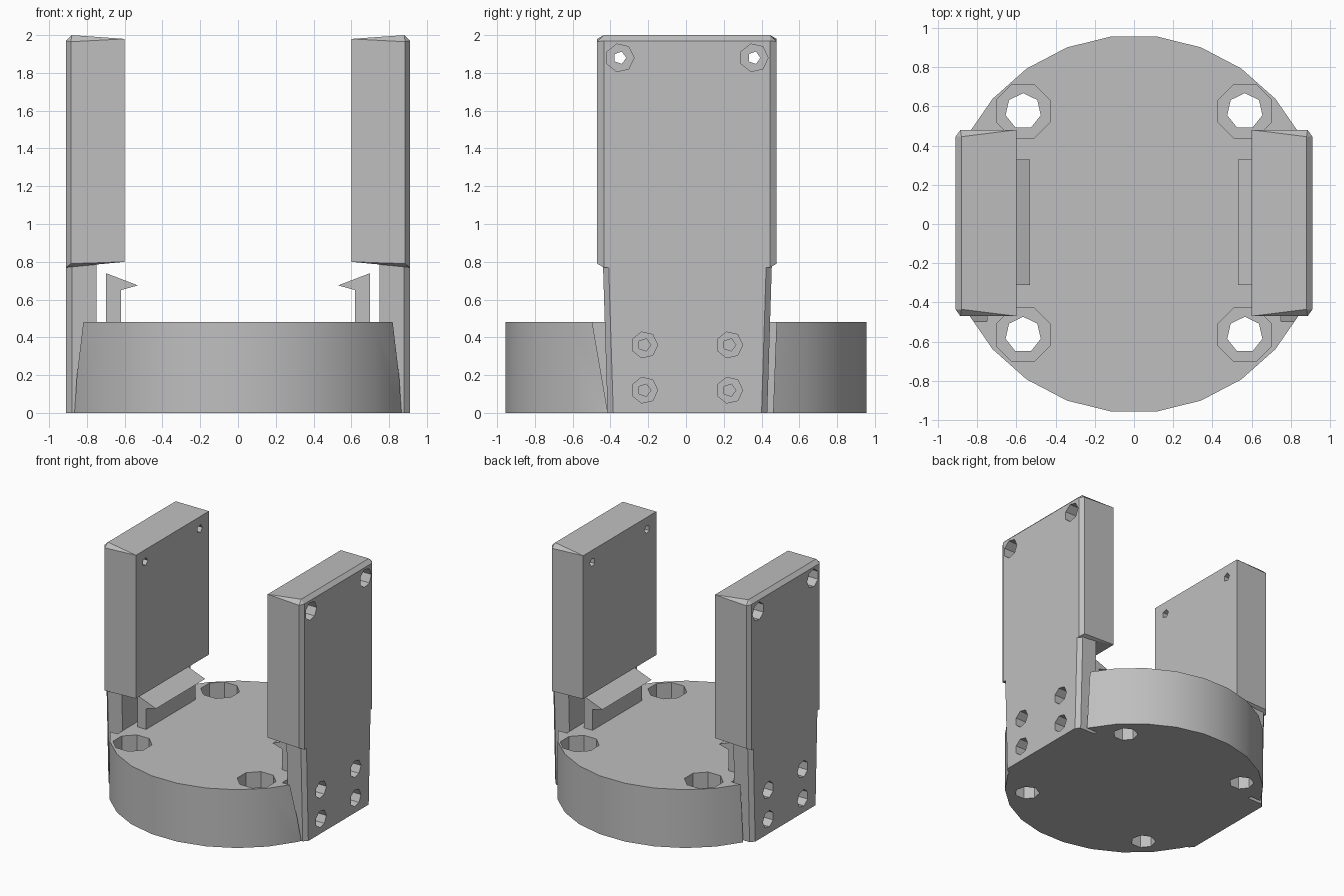
import bpy
import bmesh
from math import pi
from mathutils import Matrix, Vector

if "Cube" in bpy.data.objects:
    bpy.data.objects.remove(bpy.data.objects["Cube"])

grey = bpy.data.materials.new("plain grey")
grey.use_nodes = True
COLOUR = (0.52, 0.52, 0.52, 1)
grey.diffuse_color = COLOUR
grey.node_tree.nodes["Principled BSDF"].inputs["Base Color"].default_value = COLOUR


def finish(name, bm):
    bmesh.ops.recalc_face_normals(bm, faces=bm.faces)
    mesh = bpy.data.meshes.new(name)
    bm.to_mesh(mesh)
    bm.free()
    mesh.materials.append(grey)
    obj = bpy.data.objects.new(name, mesh)
    bpy.context.collection.objects.link(obj)
    return obj


def hull(name, points):
    bm = bmesh.new()
    for p in points:
        bm.verts.new(p)
    bmesh.ops.convex_hull(bm, input=bm.verts)
    bmesh.ops.dissolve_limit(bm, angle_limit=0.01, verts=bm.verts, edges=bm.edges)
    return finish(name, bm)


def cylinder(name, centre, radius, depth, sides, axis="Z", turn=0.0):
    bm = bmesh.new()
    m = Matrix.Translation(Vector(centre))
    if axis == "X":
        m = m @ Matrix.Rotation(pi / 2, 4, "Y")
    m = m @ Matrix.Rotation(turn, 4, "Z")
    bmesh.ops.create_cone(bm, cap_ends=True, segments=sides, radius1=radius,
                          radius2=radius, depth=depth, matrix=m)
    return finish(name, bm)


def activate(obj):
    bpy.ops.object.select_all(action="DESELECT")
    obj.select_set(True)
    bpy.context.view_layer.objects.active = obj


def cut(target, cutter):
    mod = target.modifiers.new("cut", "BOOLEAN")
    mod.operation = "DIFFERENCE"
    mod.solver = "EXACT"
    mod.object = cutter
    activate(target)
    bpy.ops.object.modifier_apply(modifier=mod.name)
    bpy.data.objects.remove(cutter)


def bore(target, y, z, side, wide, depth):
    # Wide screw-head recess on the outer face, then a narrow pilot hole
    cut(target, cylinder("recess", (side * 0.95, y, z), wide, 2 * depth + 0.08, 7, "X"))
    cut(target, cylinder("pilot", (side * 0.75, y, z), 0.034, 0.5, 5, "X"))


# Round base with slots for the posts and four counterbored holes
base = cylinder("round_base", (0, 0, 0.24), 0.963, 0.48, 26, turn=pi / 26)
for s in (-1, 1):
    slot = [(s * x, y, z) for x in (0.75, 1.1)
            for y, z in ((-0.41, -0.02), (0.46, -0.02), (-0.5, 0.5), (0.48, 0.5))]
    cut(base, hull("slot", slot))
    for y in (-0.565, 0.575):
        cut(base, cylinder("counterbore", (s * 0.565, y, 0.4), 0.148, 0.3, 8, turn=pi / 8))
        cut(base, cylinder("through_hole", (s * 0.565, y, 0.2), 0.092, 0.8, 7))
activate(base)
bpy.ops.object.shade_smooth_by_angle(angle=0.4)

for s, side in ((1, "left"), (-1, "right")):
    # Foot of the post, slightly tapered, with chamfered outer edges
    foot = []
    for z, front, back in ((0, -0.415, 0.43), (0.8, -0.44, 0.455)):
        foot += [(s * 0.75, front, z), (s * 0.75, back, z),
                 (s * 0.88, front, z), (s * 0.88, back, z),
                 (s * 0.91, front + 0.03, z), (s * 0.91, back - 0.03, z)]
    foot = hull(side + "_post_foot", foot)
    for y in (-0.22, 0.23):
        for z in (0.12, 0.36):
            bore(foot, y, z, s, 0.07, 0.09)

    # Thick upper block with chamfered outer edges and a sloping top
    block = []
    for y, inset in ((-0.47, 0.035), (0.48, -0.035)):
        block += [(s * 0.6, y, 0.8), (s * 0.6, y, 1.98),
                  (s * 0.885, y, 0.79), (s * 0.885, y, 1.965),
                  (s * 0.91, y + inset, 0.77), (s * 0.91, y + inset, 1.97),
                  (s * 0.88, y + inset, 2.0), (s * 0.75, y + inset, 0.79)]
    block = hull(side + "_post_block", block)
    for y in (-0.35, 0.36):
        bore(block, y, 1.88, s, 0.075, 0.16)

    # Hooked clip standing on the base
    bm = bmesh.new()
    outline = ((0.70, 0.46), (0.70, 0.74), (0.53, 0.675), (0.62, 0.65), (0.62, 0.46))
    face = bm.faces.new([bm.verts.new((s * x, -0.31, z)) for x, z in outline])
    new = bmesh.ops.extrude_face_region(bm, geom=[face])["geom"]
    bmesh.ops.translate(bm, vec=(0, 0.64, 0),
                        verts=[v for v in new if isinstance(v, bmesh.types.BMVert)])
    finish(side + "_clip", bm)
